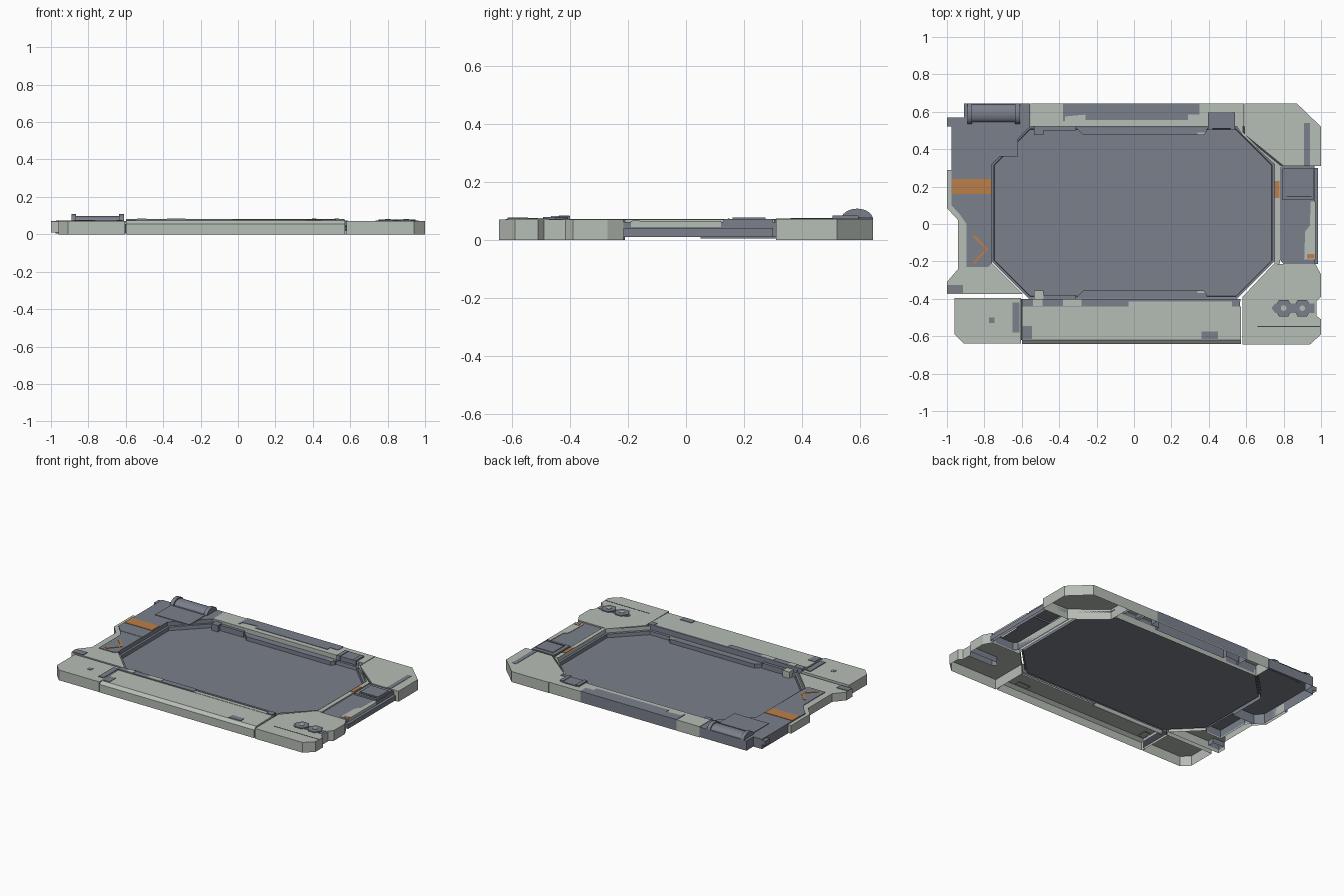
import bpy, bmesh, math

if "Cube" in bpy.data.objects:
    bpy.data.objects.remove(bpy.data.objects["Cube"])


def material(name, rgb):
    m = bpy.data.materials.new(name)
    m.diffuse_color = (*rgb, 1)
    m.use_nodes = True
    m.node_tree.nodes["Principled BSDF"].inputs["Base Color"].default_value = m.diffuse_color
    return m


LIGHT = material("pale_grey", (0.47, 0.51, 0.465))
DARK = material("slate_grey", (0.195, 0.215, 0.26))
ORANGE = material("orange_paint", (0.50, 0.21, 0.065))
SEAM = material("seam_black", (0.05, 0.055, 0.065))


def finish(name, bm, mat):
    bmesh.ops.recalc_face_normals(bm, faces=bm.faces)
    me = bpy.data.meshes.new(name)
    bm.to_mesh(me)
    bm.free()
    ob = bpy.data.objects.new(name, me)
    bpy.context.collection.objects.link(ob)
    me.materials.append(mat)
    return ob


def shell(name, pts, z0, z1, mat, skip=()):
    """Panel with a top and side walls, open below; skip lists wall-less edges."""
    bm = bmesh.new()
    if sum(a[0] * b[1] - b[0] * a[1] for a, b in zip(pts, pts[1:] + pts[:1])) < 0:
        pts = pts[::-1]
    top = [bm.verts.new((x, y, z1)) for x, y in pts]
    low = [bm.verts.new((x, y, z0)) for x, y in pts]
    bm.faces.new(top)
    n = len(pts)
    for i in range(n):
        if i not in skip:
            j = (i + 1) % n
            bm.faces.new((low[i], low[j], top[j], top[i]))
    me = bpy.data.meshes.new(name)
    bm.to_mesh(me)
    bm.free()
    ob = bpy.data.objects.new(name, me)
    bpy.context.collection.objects.link(ob)
    me.materials.append(mat)
    return ob


def block(name, x0, x1, y0, y1, z0, z1, mat):
    return shell(name, [(x0, y0), (x1, y0), (x1, y1), (x0, y1)], z0, z1, mat)


def bar_x(name, profile, x0, x1, mat, closed=False):
    """Sweep a (y, z) profile along x; ends capped."""
    bm = bmesh.new()
    a = [bm.verts.new((x0, y, z)) for y, z in profile]
    b = [bm.verts.new((x1, y, z)) for y, z in profile]
    for i in range(len(a) if closed else len(a) - 1):
        j = (i + 1) % len(a)
        bm.faces.new((a[i], a[j], b[j], b[i]))
    bm.faces.new(a)
    bm.faces.new(b[::-1])
    return finish(name, bm, mat)


def prism(name, x, y, r, z0, z1, sides, mat):
    return shell(name, [(x + r * math.cos(2 * math.pi * i / sides),
                         y + r * math.sin(2 * math.pi * i / sides)) for i in range(sides)], z0, z1, mat)


# recessed octagonal screen and stepped rim
def octagon(d):
    l, r, b, t, c = -.76 + d, .75 - d, -.40 + d, .52 - d, .20 - .6 * d
    return [(l + c, b), (r - c, b), (r, b + c), (r, t - c), (r - c, t), (l + c, t), (l, t - c), (l, b + c)]


bm = bmesh.new()
loops = [[bm.verts.new((x, y, z)) for x, y in octagon(d)]
         for d, z in ((0, .072), (0, .045), (.012, .042), (.014, .018))]
for p, q in zip(loops, loops[1:]):
    for i in range(8):
        bm.faces.new((p[i], p[(i + 1) % 8], q[(i + 1) % 8], q[i]))
screen = bm.faces.new(loops[-1])
rim = finish("screen_and_rim", bm, DARK)
rim.data.materials.append(LIGHT)
for f in rim.data.polygons:   # pale rim walls on the chamfers and the right side
    if f.index < 8 and f.index in (1, 2, 3, 7):
        f.material_index = 1
if rim.data.polygons[-1].normal.z < 0:
    rim.data.flip_normals()

# back corners
shell("back_left_corner", [(-.91, .645), (-.555, .645), (-.555, .52), (-.76, .32), (-.76, .05), (-.93, .05),
                           (-.975, .10), (-.975, .57), (-.91, .57)], .005, .072, DARK)
block("back_left_tab", -1, -.975, .52, .57, .035, .065, DARK)
block("back_left_raised_plate", -.88, -.62, .36, .53, .072, .076, DARK)
block("left_orange_band", -.974, -.765, .16, .24, .072, .075, ORANGE)
shell("back_right_corner", [(.59, .645), (.87, .645), (1, .52), (1, .31), (.80, .31), (.59, .48)], 0, .072, LIGHT)
shell("back_right_inner_rim", [(.55, .52), (.58, .52), (.58, .475), (.79, .305), (.75, .31), (.75, .32)],
      .03, .068, LIGHT)
shell("back_right_seam", [(.58, .52), (.59, .52), (.59, .48), (.80, .31), (.79, .305), (.58, .475)],
      .05, .06, SEAM)
block("back_right_worn_stripe", .91, .94, .31, .54, .072, .074, DARK)

# half-round roller on the back left corner
def hump(y0, y1, base, top, n=12):
    c, r = (y0 + y1) / 2, (y1 - y0) / 2
    return [(c - r * math.cos(math.pi * i / n), base + (top - base) * math.sin(math.pi * i / n))
            for i in range(n + 1)]


for name, x0, x1, prof in (("roller", -.865, -.635, hump(.545, .64, .07, .098)),
                           ("roller_left_band", -.89, -.865, hump(.535, .645, .07, .108)),
                           ("roller_right_band", -.635, -.61, hump(.535, .645, .07, .108))):
    ob = bar_x(name, prof, x0, x1, DARK)
    bpy.context.view_layer.objects.active = ob
    ob.select_set(True)
    bpy.ops.object.shade_smooth_by_angle()
    ob.select_set(False)

# back bar with worn dark area and bracket
block("back_bar", -.553, .588, .52, .643, 0, .074, LIGHT)
shell("back_bar_worn_paint", [(-.38, .645), (.35, .645), (.35, .585), (.29, .585), (.29, .555), (-.26, .555),
                              (-.26, .585), (-.37, .575), (-.37, .55), (-.38, .55)], .005, .077, DARK)
block("back_bracket", .41, .52, .51, .60, .05, .08, DARK)
for x in (.395, .515):
    block("back_bracket_rib", x, x + .025, .505, .595, .05, .084, DARK)

# left side
shell("left_inner_panel", [(-.76, .05), (-.76, -.21), (-.78, -.23), (-.895, -.23), (-.895, 0), (-.93, .05)],
      .02, .07, DARK)
shell("left_frame", [(-.93, .05), (-.895, 0), (-.895, -.23), (-.78, -.23), (-.76, -.21), (-.595, -.375),
                     (-1, -.375), (-1, -.31), (-.94, -.24), (-.94, .02), (-1, .085), (-1, .29),
                     (-.975, .29), (-.975, .10)], .01, .066, LIGHT)
block("left_clip", -1, -.915, -.37, -.325, .03, .070, DARK)
for s in (1, -1):
    shell("chevron_stroke", [(-.78, -.135), (-.795, -.135), (-.865, -.135 + s * .07), (-.85, -.135 + s * .078)],
          .07, .073, ORANGE)

# front left corner
shell("front_left_corner", [(-.96, -.395), (-.605, -.395), (-.605, -.64), (-.91, -.64), (-.96, -.59)],
      0, .07, LIGHT)
block("front_left_strip", -.65, -.612, -.58, -.42, .07, .075, DARK)
block("front_left_chip", -.775, -.745, -.53, -.50, .07, .072, DARK)
block("front_left_link", -.61, -.595, -.62, -.40, .005, .055, SEAM)

# front bar with bevelled edge and stepped rail
bar_x("front_bar", [(-.642, 0), (-.642, .055), (-.62, .073), (-.44, .076), (-.44, .03)], -.6, .572, LIGHT)
block("front_rail_left", -.6, -.03, -.44, -.40, .02, .083, DARK)
block("front_bar_step", -.03, .54, -.44, -.415, .03, .078, LIGHT)
block("front_rail_right", -.03, .57, -.415, -.40, .02, .081, DARK)
block("front_rail_end", .525, .568, -.44, -.40, .05, .082, DARK)
for x0, x1 in ((-.38, -.28), (-.54, -.49)):
    block("front_rail_chip", x0, x1, -.438, -.402, .083, .085, LIGHT)
for x, y, w, h in ((-.57, -.58, .05, .07), (.405, -.595, .09, .04)):
    block("front_bar_chip", x - w / 2, x + w / 2, y - h / 2, y + h / 2, .07, .077, DARK)

# front right corner with bolt plate
shell("front_right_corner", [(.58, -.645), (.94, -.645), (1, -.59), (1, -.51), (.975, -.49), (.975, -.415),
                             (1, -.39), (1, -.27), (.97, -.215), (.78, -.215), (.75, -.21), (.58, -.39)],
      0, .07, LIGHT)
block("front_right_seam", .66, .995, -.552, -.546, .07, .071, SEAM)
shell("bolt_plate", [(.735, -.45), (.755, -.425), (.965, -.425), (.965, -.475), (.755, -.475)], .03, .073, DARK)
for x in (.80, .90):
    prism("hex_bolt", x, -.45, .05, .073, .079, 6, DARK)
    prism("hex_bolt_cap", x, -.45, .015, .079, .082, 12, LIGHT)

# right side
block("right_rim_strip", .75, .78, -.21, .31, .02, .07, LIGHT)
block("right_orange_band", .752, .778, .14, .23, .07, .073, ORANGE)
shell("right_panel", [(.78, .31), (.965, .31), (.965, -.215), (.80, -.215), (.78, -.19)], .01, .062, DARK)
block("right_lower_ledge", .965, .985, -.215, .30, .01, .042, DARK)
shell("right_worn_edge", [(.91, -.19), (.97, -.19), (.97, .12), (.945, .12), (.94, -.01), (.915, -.04)],
      .045, .065, LIGHT)
block("right_orange_chip", .925, .965, -.185, -.16, .065, .067, ORANGE)
shell("latch_box", [(.79, .13), (.96, .13), (.96, .30), (.80, .30), (.79, .29)], .05, .073, DARK)
block("latch_cover", .815, .95, .16, .275, .073, .077, DARK)
block("latch_slot", .815, .95, .145, .15, .073, .0745, SEAM)

# mirrored guide strips and clamps inside the screen opening
for side, s in (("back", 1), ("front", -1)):
    def my(y):
        return .06 + s * (y - .06)
    shell(side + "_guide_strip", [(x, my(y)) for x, y in ((-.31, .515), (-.27, .475), (.37, .475),
                                                          (.39, .495), (.39, .515))], .018, .045, DARK)
    y0, y1 = sorted((my(.475), my(.52)))
    block(side + "_clamp", -.535, -.485, y0, y1, .018, .062, DARK if s > 0 else LIGHT)
    block(side + "_clamp_foot", -.485, -.31, *sorted((my(.50), my(.52))), .018, .055, DARK)
    block(side + "_guide_chip", .34, .38, *sorted((my(.478), my(.49))), .045, .047, LIGHT)
